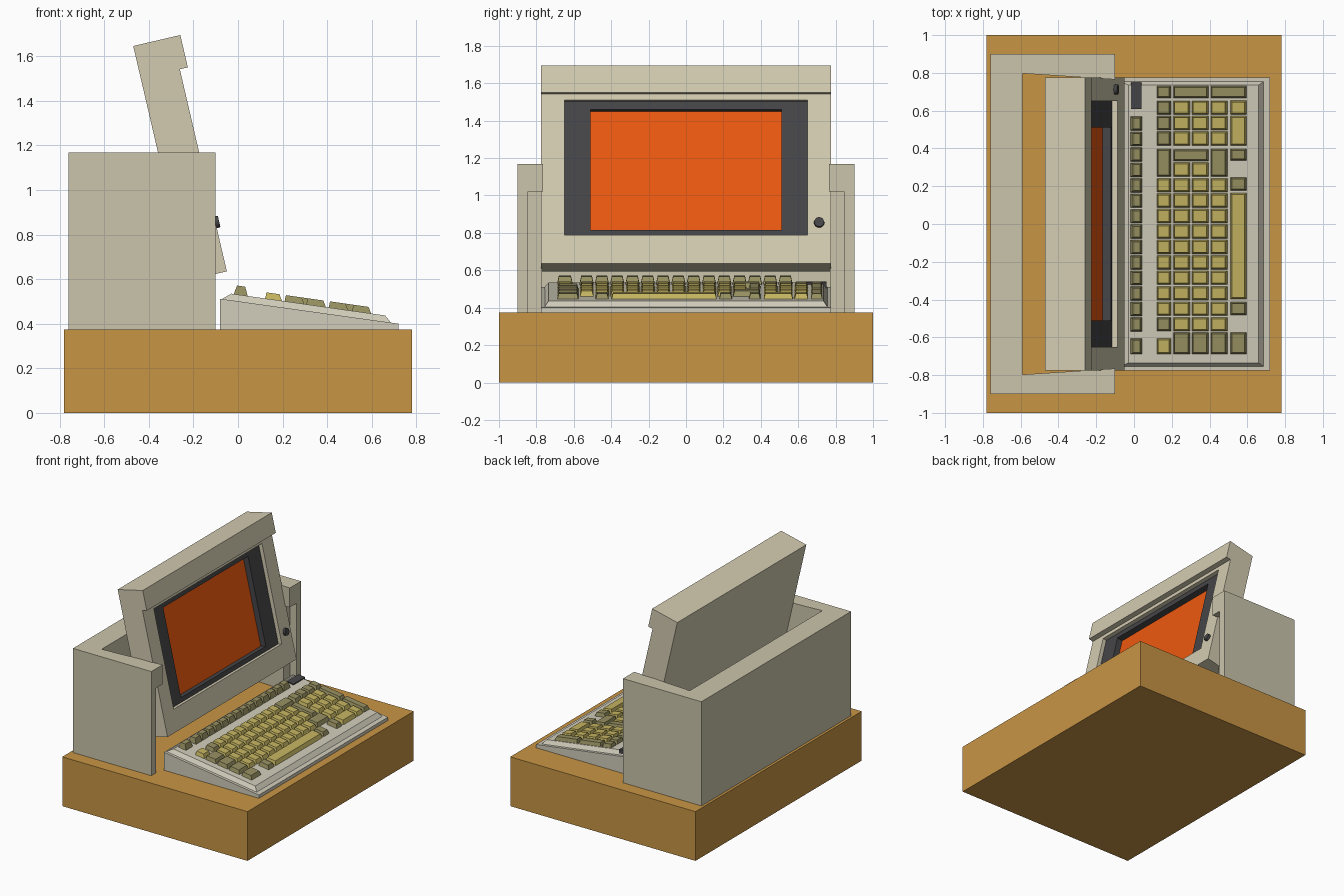
import bpy, bmesh, math
from mathutils import Matrix

if "Cube" in bpy.data.objects:
    bpy.data.objects.remove(bpy.data.objects["Cube"])


def material(name, rgb):
    m = bpy.data.materials.new(name)
    m.diffuse_color = (*rgb, 1)
    m.use_nodes = True
    m.node_tree.nodes["Principled BSDF"].inputs["Base Color"].default_value = m.diffuse_color
    return m


BEIGE = material("beige", (0.65, 0.60, 0.44))
SHELL = material("shell_beige", (0.60, 0.56, 0.41))
PALE = material("pale_case", (0.64, 0.61, 0.50))
WOOD = material("wood", (0.58, 0.30, 0.06))
DARK = material("dark", (0.06, 0.06, 0.065))
GLOW = material("orange_glass", (0.84, 0.10, 0.005))
YELLOW = material("yellow_key", (0.56, 0.46, 0.12))
OLIVE = material("olive_key", (0.31, 0.28, 0.12))


def finish(name, bm, mat, matrix=None):
    bmesh.ops.recalc_face_normals(bm, faces=bm.faces)
    if matrix:
        bm.transform(matrix)
    me = bpy.data.meshes.new(name)
    bm.to_mesh(me)
    bm.free()
    me.materials.append(mat)
    ob = bpy.data.objects.new(name, me)
    bpy.context.collection.objects.link(ob)
    return ob


def loft(bm, lower, upper):
    """Closed solid between two matching point loops."""
    a = [bm.verts.new(p) for p in lower]
    b = [bm.verts.new(p) for p in upper]
    bm.faces.new(a)
    bm.faces.new(b)
    for i in range(len(a)):
        j = (i + 1) % len(a)
        bm.faces.new((a[i], a[j], b[j], b[i]))


def rect(x0, x1, y0, y1, z):
    f = z if callable(z) else (lambda x: z)
    return [(x, y, f(x)) for x, y in ((x0, y0), (x1, y0), (x1, y1), (x0, y1))]


def box(name, x, y, z, mat, matrix=None):
    bm = bmesh.new()
    loft(bm, rect(*x, *y, z[0]), rect(*x, *y, z[1]))
    return finish(name, bm, mat, matrix)


def side_profile(name, pts, half, mat, matrix=None):
    bm = bmesh.new()
    loft(bm, [(x, -half, z) for x, z in pts], [(x, half, z) for x, z in pts])
    return finish(name, bm, mat, matrix)


def cut(ob, cutter):
    cutter.hide_render = True
    mod = ob.modifiers.new("cut", 'BOOLEAN')
    mod.operation = 'DIFFERENCE'
    mod.solver = 'EXACT'
    mod.object = cutter
    bpy.context.view_layer.objects.active = ob
    bpy.ops.object.modifier_apply(modifier=mod.name)
    bpy.data.objects.remove(cutter)


# Plinth
box("base", (-0.78, 0.78), (-1, 1), (0, 0.375), WOOD)

# Rear housing: U-shaped wall with stepped front ends
plan = [(-0.76, -0.9), (-0.1, -0.9), (-0.1, -0.765), (-0.59, -0.797)]
plan += [(x, -y) for x, y in reversed(plan)]
bm = bmesh.new()
loft(bm, [(x, y, 0.37) for x, y in plan], [(x, y, 1.168) for x, y in plan])
housing = finish("housing", bm, SHELL)
for s in (-1, 1):
    ys = sorted((s * 0.7, s * 0.845))
    cut(housing, box("recess", (-0.155, 0), ys, (0.3, 1.02), SHELL))

# Tilted display, built upright with its lower front edge at the origin
TILT = Matrix.Translation((-0.05, 0, 0.635)) @ Matrix.Rotation(math.radians(-13.1), 4, 'Y')
display = side_profile("display_case", [(-0.18, 0), (0, 0), (0, 0.931), (0.037, 0.931),
                                        (0.037, 1.08), (-0.18, 1.08)], 0.776, BEIGE, TILT)
cut(display, box("hole", (-0.12, 0.02), (-0.65, 0.65), (0.159, 0.898), BEIGE, TILT))
bezel = box("bezel", (-0.12, -0.03), (-0.65, 0.65), (0.159, 0.898), DARK, TILT)
cut(bezel, box("hole", (-0.075, 0.02), (-0.51, 0.51), (0.192, 0.854), DARK, TILT))
box("screen", (-0.1, -0.074), (-0.51, 0.51), (0.192, 0.854), GLOW, TILT)

# Round knob
bm = bmesh.new()
bmesh.ops.create_cone(bm, cap_ends=True, segments=24, radius1=0.029, radius2=0.026, depth=0.03)
knob_at = Matrix.Translation((0.002, 0.712, 0.226)) @ Matrix.Rotation(math.pi / 2, 4, 'Y')
finish("knob", bm, DARK, TILT @ knob_at)
bpy.context.view_layer.objects.active = bpy.data.objects["knob"]
bpy.data.objects["knob"].select_set(True)
bpy.ops.object.shade_smooth_by_angle()

# Keyboard case: wedge with a chamfered upper panel
side_profile("keyboard_case", [(-0.08, 0.37), (0.72, 0.37), (0.72, 0.40), (-0.08, 0.512)], 0.776, PALE)


def surface(x):
    return 0.535 - 0.142 * (x + 0.03)


bm = bmesh.new()
loft(bm, rect(-0.078, 0.69, -0.758, 0.758, lambda x: 0.508 - 0.14 * (x + 0.08)),
     rect(-0.03, 0.66, -0.735, 0.735, surface))
finish("keyboard_panel", bm, PALE)
bm = bmesh.new()
loft(bm, rect(-0.015, 0.04, 0.61, 0.75, lambda x: surface(x) - 0.03),
     rect(-0.015, 0.04, 0.61, 0.75, lambda x: surface(x) + 0.008))
finish("indicator_panel", bm, DARK)

# Keys: tapered caps collected in one mesh per colour
caps = {YELLOW: bmesh.new(), OLIVE: bmesh.new()}


def key(x, y, mat, h=0.028, back=0.008):
    loft(caps[mat], rect(*x, *y, lambda v: surface(v) - 0.008),
         rect(x[0] + back, x[1] - 0.014, y[0] + 0.01, y[1] - 0.01, lambda v: surface(v) + h))


ROWS = [(0.12, 0.2), (0.207, 0.3), (0.305, 0.397), (0.405, 0.497), (0.51, 0.6)]
P = 0.0818
# Function row
key((-0.022, 0.046), (-0.69, -0.605), OLIVE, 0.04, 0.018)
for i in range(14):
    y0 = -0.57 + P * i
    key((-0.022, 0.046), (y0, y0 + 0.077), OLIVE, 0.04, 0.018)
# Main letter block
for r in range(4):
    for i in range(10):
        y0 = -0.569 + P * i
        key(ROWS[r], (y0, y0 + 0.077), OLIVE if r == 0 and i == 0 else YELLOW)
# Left edge keys
key(ROWS[0], (-0.69, -0.605), YELLOW)
for r in range(1, 5):
    key(ROWS[r], (-0.69, -0.573), OLIVE)
# Right side of the letter block
key(ROWS[0], (0.25, 0.4), OLIVE)
for r in (1, 2):
    key(ROWS[r], (0.25, 0.327), YELLOW)
key((0.207, 0.397), (0.332, 0.397), OLIVE)
key(ROWS[3], (0.25, 0.4), OLIVE)
# Space bar row
key(ROWS[4], (-0.4, 0.166), YELLOW)
for y in ((-0.485, -0.412), (0.176, 0.248), (0.335, 0.4)):
    key(ROWS[4], y, OLIVE)
# Number pad
for r in range(4):
    for i in range(3):
        y0 = 0.414 + P * i
        key(ROWS[r], (y0, y0 + 0.077), OLIVE if r == 0 else YELLOW)
key(ROWS[4], (0.414, 0.573), YELLOW)
key(ROWS[4], (0.578, 0.655), YELLOW)
for x in (ROWS[0], (0.207, 0.397), (0.405, 0.6)):
    key(x, (0.665, 0.732), OLIVE)
finish("light_keys", caps[YELLOW], YELLOW)
finish("dark_keys", caps[OLIVE], OLIVE)
